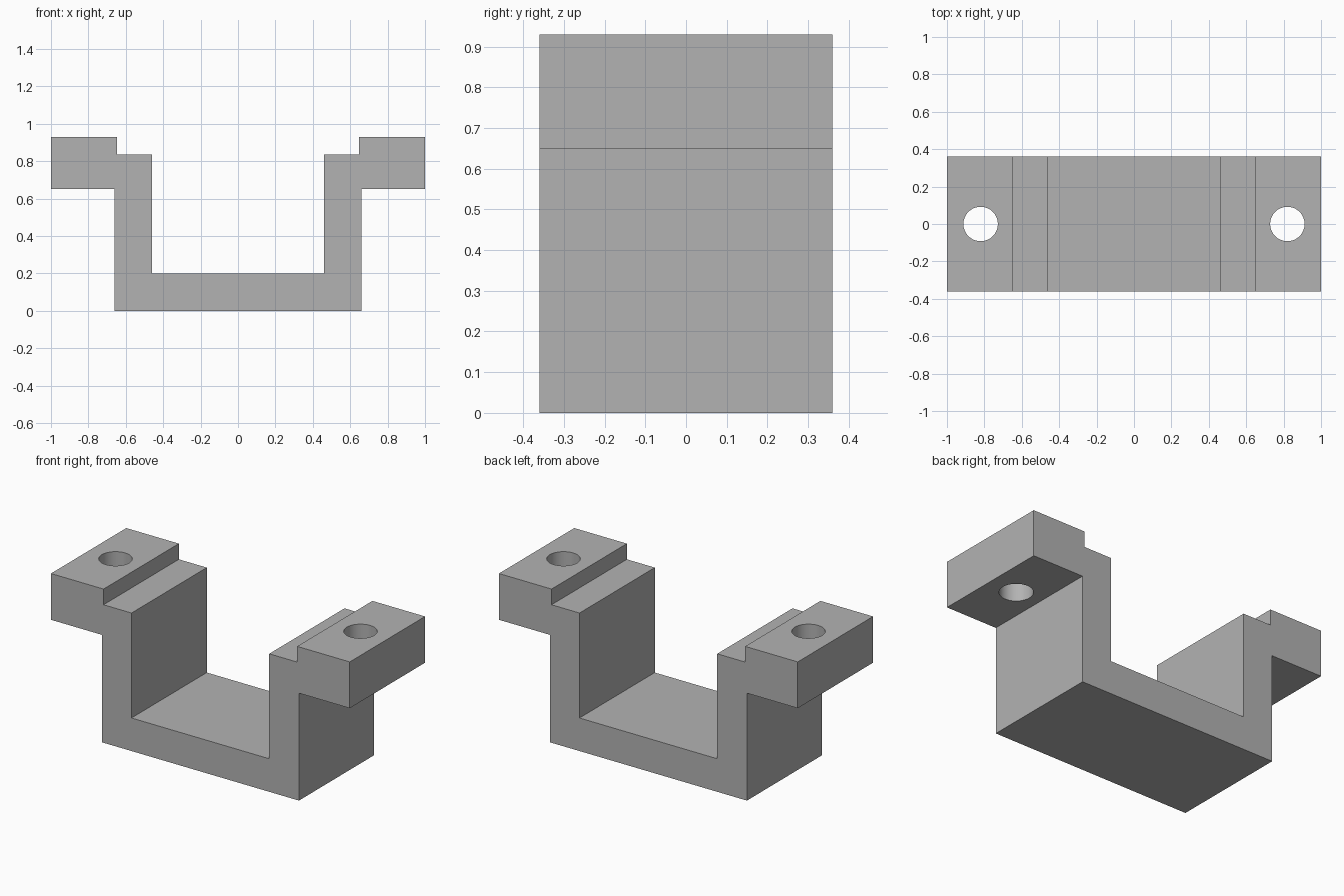
import bpy
import bmesh
from math import radians

cube = bpy.data.objects.get("Cube")
if cube:
    bpy.data.objects.remove(cube, do_unlink=True)

HALF_DEPTH = 0.36
HOLE_X, HOLE_RADIUS = 0.82, 0.092

grey = bpy.data.materials.new("plain grey")
grey.use_nodes = True
colour = (0.45, 0.45, 0.45, 1)
grey.diffuse_color = colour
grey.node_tree.nodes["Principled BSDF"].inputs["Base Color"].default_value = colour


def extrude_profile(name, points, half_depth):
    """Extrude an x-z outline along y into a solid object."""
    bm = bmesh.new()
    face = bm.faces.new([bm.verts.new((x, -half_depth, z)) for x, z in points])
    result = bmesh.ops.extrude_face_region(bm, geom=[face])
    moved = [v for v in result["geom"] if isinstance(v, bmesh.types.BMVert)]
    bmesh.ops.translate(bm, verts=moved, vec=(0, 2 * half_depth, 0))
    bmesh.ops.recalc_face_normals(bm, faces=bm.faces)
    mesh = bpy.data.meshes.new(name)
    bm.to_mesh(mesh)
    bm.free()
    obj = bpy.data.objects.new(name, mesh)
    bpy.context.collection.objects.link(obj)
    obj.data.materials.append(grey)
    return obj


# U-shaped bracket with stepped mounting ears
right_half = [(0.66, 0), (0.66, 0.65), (1, 0.65), (1, 0.93),
              (0.648, 0.93), (0.648, 0.835), (0.461, 0.835), (0.461, 0.2)]
left_half = [(-x, z) for x, z in reversed(right_half)]
bracket = extrude_profile("bracket", right_half + left_half, HALF_DEPTH)

# Bolt hole through each ear
for side in (-1, 1):
    bpy.ops.mesh.primitive_cylinder_add(
        vertices=64, radius=HOLE_RADIUS, depth=0.6, location=(side * HOLE_X, 0, 0.79))
    cutter = bpy.context.object
    cutter.name = "bolt_hole_cutter"
    cutter.hide_render = True
    cutter.data.materials.append(grey)
    cut = bracket.modifiers.new("bolt hole", "BOOLEAN")
    cut.operation = "DIFFERENCE"
    cut.solver = "EXACT"
    cut.object = cutter
    bpy.ops.object.select_all(action="DESELECT")
    bracket.select_set(True)
    bpy.context.view_layer.objects.active = bracket
    bpy.ops.object.modifier_apply(modifier=cut.name)
    bpy.data.objects.remove(cutter, do_unlink=True)

bpy.ops.object.shade_smooth_by_angle(angle=radians(30))
